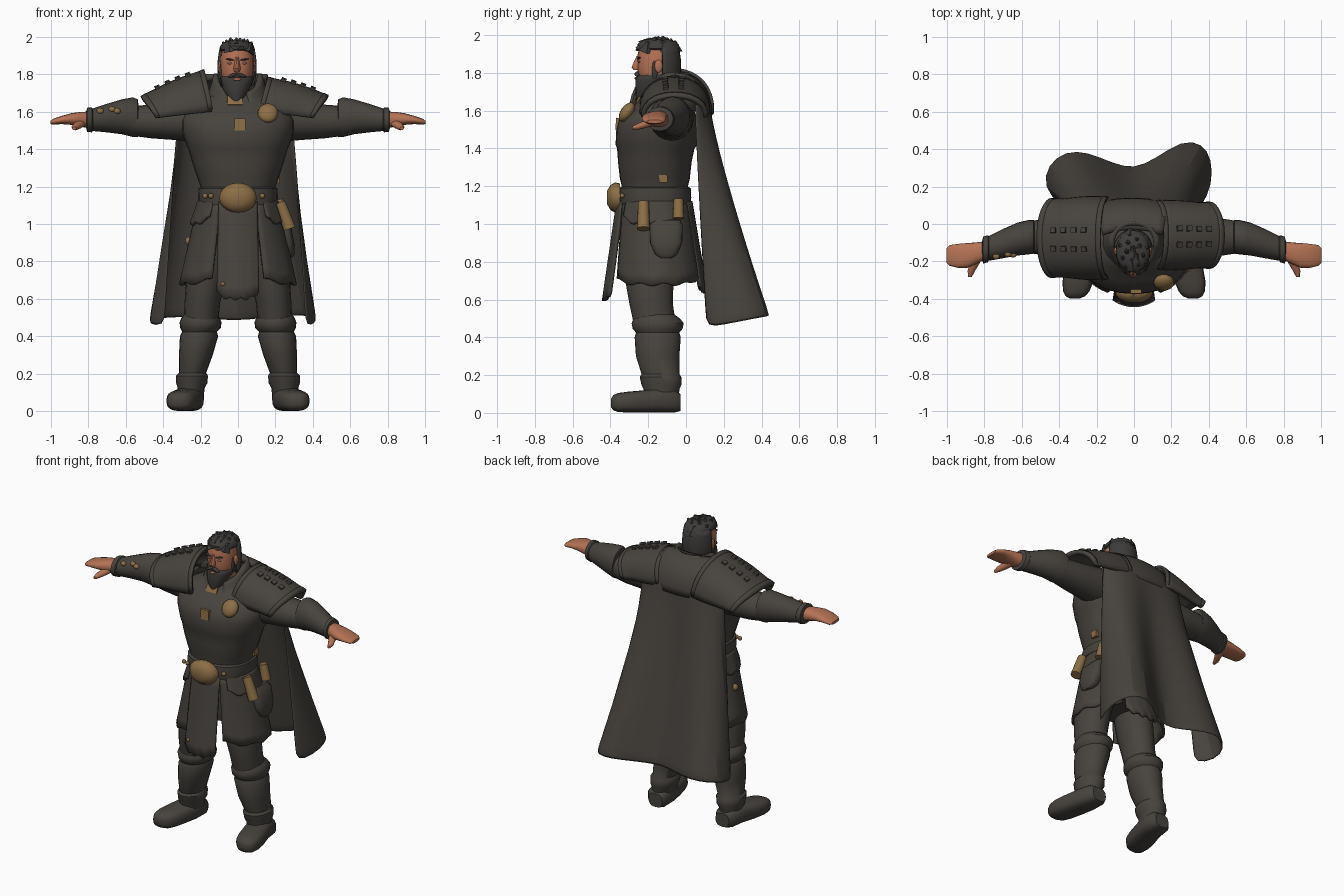
import bpy, bmesh, math, random
from mathutils import Vector, Matrix

random.seed(4)
rad, sin, cos, pi = math.radians, math.sin, math.cos, math.pi


def colour(name, r, g, b):
    m = bpy.data.materials.new(name)
    m.diffuse_color = (r, g, b, 1)
    return m


CLOTH = colour("dark_cloth", .063, .056, .048)
HAIR = colour("dark_hair", .048, .045, .042)
SKIN = colour("skin", .46, .17, .09)
GOLD = colour("dull_gold", .26, .155, .06)
PALE = colour("eye_grey", .35, .22, .18)


def finish(name, bm, mat, sub=0, thick=0):
    bmesh.ops.recalc_face_normals(bm, faces=bm.faces)
    me = bpy.data.meshes.new(name)
    bm.to_mesh(me)
    bm.free()
    me.materials.append(mat)
    ob = bpy.data.objects.new(name, me)
    bpy.context.collection.objects.link(ob)
    if thick:
        m = ob.modifiers.new("thickness", 'SOLIDIFY')
        m.thickness, m.offset = thick, 0
    if sub:
        ob.modifiers.new("smooth", 'SUBSURF').levels = sub
        ob.modifiers[-1].render_levels = sub
    return ob


def loft(name, rings, mat, axis='z', s=1, n=20, p=1.0, sub=0):
    """Closed skin over rings (x, y, z, radius_a, radius_b); s mirrors in x."""
    bm = bmesh.new()
    rows = []
    for x, y, z, a, b in rings:
        row = []
        for i in range(n):
            t = 2 * pi * i / n
            u = a * math.copysign(abs(cos(t)) ** p, cos(t))
            v = b * math.copysign(abs(sin(t)) ** p, sin(t))
            q = {'z': (x + u, y + v, z), 'x': (x, y + u, z + v), 'y': (x + u, y, z + v)}[axis]
            row.append(bm.verts.new((s * q[0], q[1], q[2])))
        rows.append(row)
    for r0, r1 in zip(rows, rows[1:]):
        for i in range(n):
            bm.faces.new((r0[i], r0[(i + 1) % n], r1[(i + 1) % n], r1[i]))
    bm.faces.new(rows[0])
    bm.faces.new(rows[-1])
    return finish(name, bm, mat, sub)


def sheet(name, f, nu, nv, mat, thick=.02, sub=0):
    """Thick surface from a function of u and v in 0..1."""
    bm = bmesh.new()
    g = [[bm.verts.new(f(i / nu, j / nv)) for j in range(nv + 1)] for i in range(nu + 1)]
    for i in range(nu):
        for j in range(nv):
            bm.faces.new((g[i][j], g[i + 1][j], g[i + 1][j + 1], g[i][j + 1]))
    return finish(name, bm, mat, sub, thick)


def lump(name, c, r, mat, rot=(0, 0, 0), kind='ball'):
    bm = bmesh.new()
    if kind == 'ball':
        bmesh.ops.create_uvsphere(bm, u_segments=16, v_segments=10, radius=1)
    elif kind == 'box':
        bmesh.ops.create_cube(bm, size=2)
    else:
        bmesh.ops.create_cone(bm, cap_ends=True, segments=14 if kind == 'rod' else 5, radius1=1,
                              radius2=.85 if kind == 'rod' else .1, depth=2)
    bm.transform(Matrix.Diagonal((*r, 1)))
    for i, ax in enumerate('XYZ'):
        bm.transform(Matrix.Rotation(rad(rot[i]), 4, ax))
    bm.transform(Matrix.Translation(c))
    return finish(name, bm, mat)


def mix(a, b, t):
    return a + (b - a) * t


# Torso, chest armour and belt
loft("torso", [(0, -.165, 1.05, .19, .17), (0, -.165, 1.2, .20, .175), (0, -.165, 1.24, .215, .185),
               (0, -.165, 1.33, .245, .195), (0, -.16, 1.40, .265, .205), (0, -.155, 1.42, .275, .218),
               (0, -.155, 1.50, .30, .214), (0, -.15, 1.555, .30, .205), (0, -.13, 1.60, .28, .175),
               (0, -.12, 1.64, .24, .145), (0, -.11, 1.68, .16, .12), (0, -.12, 1.72, .08, .08)],
     CLOTH, p=.88, n=28)
loft("belt", [(0, -.165, z, a, a - .02) for z, a in
              ((1.085, .19), (1.09, .206), (1.14, .213), (1.19, .21), (1.20, .19))], CLOTH, p=.85, n=28)
loft("pelvis", [(0, -.165, 1.12, .19, .17), (0, -.16, .95, .22, .17), (0, -.15, .80, .2, .15)], CLOTH)
loft("belt_buckle", [(0, -.35, 1.14, .10, .075), (0, -.375, 1.14, .10, .08), (0, -.40, 1.14, .08, .066),
                     (0, -.418, 1.14, .04, .035)], GOLD, 'y')
for x in (-.175, -.145, .13):
    lump("belt_stud", (x, -.32 - (.2 - abs(x)) * .25, 1.15), (.014, .012, .014), GOLD)
lump("chest_emblem", (.01, -.362, 1.53), (.03, .01, .032), GOLD, (-4, 0, 0), 'box')
lump("cloak_medallion", (.16, -.312, 1.592), (.055, .034, .058), GOLD, (-35, 0, 0))
lump("throat_clasp", (-.015, -.225, 1.66), (.04, .03, .04), GOLD, (-25, 0, 0), 'box')


# Skirt panels, split at front and back
def skirt(name, a0, a1, top, low, zb, wave):
    def f(u, v):
        th = rad(mix(a0, a1, u))
        rx, ry, cy = (mix(top[i], low[i], v) for i in range(3))
        z = mix(1.12, zb + wave * abs(2 * u - 1) ** 4 + .008 * sin(u * 25), v)
        return (rx * sin(th), cy - ry * cos(th), z)
    sheet(name, f, 18, 8, CLOTH, .018)


for s in (1, -1):
    skirt("side_skirt", s * 27, s * 153, (.205, .185, -.165), (.305, .235, -.15), .68, .03)
    skirt("hip_flap", s * 38, s * 125, (.208, .188, -.165), (.247, .212, -.16), 1.0, .04)
skirt("front_tabard", -30, 30, (.20, .195, -.165), (.22, .265, -.17), .60, .04)
skirt("back_tabard", 149, 211, (.20, .19, -.165), (.24, .245, -.14), .64, .03)

# Legs, boots and feet
for s in (1, -1):
    loft("thigh", [(.11, -.17, .98, .11, .14), (.17, -.195, .72, .105, .13), (.19, -.185, .58, .095, .115),
                   (.20, -.16, .44, .09, .11)], CLOTH, s=s)
    loft("boot_shaft", [(.20, -.16, .52, .085, .10), (.20, -.155, .50, .102, .122), (.20, -.15, .475, .112, .138),
                        (.20, -.15, .445, .108, .132), (.205, -.15, .425, .093, .115), (.208, -.15, .40, .102, .122),
                        (.225, -.15, .30, .09, .115), (.243, -.135, .205, .073, .10), (.245, -.135, .19, .085, .11),
                        (.247, -.13, .15, .083, .106), (.25, -.13, .125, .072, .095), (.255, -.13, .05, .07, .09)],
         CLOTH, s=s)
    loft("boot_foot", [(.25, -.03, .055, .05, .045), (.255, -.06, .062, .072, .06), (.262, -.15, .066, .08, .064),
                       (.285, -.24, .06, .085, .058), (.30, -.31, .057, .082, .055), (.308, -.36, .055, .07, .05),
                       (.313, -.385, .054, .052, .04), (.315, -.398, .052, .025, .02)], CLOTH, 'y', s, p=.72)

# Arms, bracers and hands
for s in (1, -1):
    loft("sleeve", [(.24, -.08, 1.555, .12, .115), (.36, -.075, 1.55, .11, .10), (.46, -.07, 1.547, .10, .09),
                    (.56, -.07, 1.55, .085, .08)], CLOTH, 'x', s)
    loft("bracer", [(.53, -.068, 1.56, .07, .07), (.535, -.068, 1.565, .09, .1), (.56, -.07, 1.57, .092, .106),
                    (.62, -.08, 1.572, .088, .093), (.70, -.105, 1.565, .078, .076), (.775, -.13, 1.556, .066, .06),
                    (.78, -.132, 1.556, .072, .067), (.805, -.14, 1.556, .072, .064), (.81, -.14, 1.556, .05, .045)],
         CLOTH, 'x', s)
    loft("hand", [(.79, -.14, 1.556, .048, .044), (.84, -.155, 1.558, .057, .04), (.89, -.168, 1.56, .066, .031),
                  (.94, -.17, 1.555, .064, .022), (.985, -.168, 1.546, .055, .016), (1.0, -.168, 1.542, .04, .009)],
         SKIN, 'x', s, p=.85)
    loft("thumb", [(.835, -.16, 1.545, .035, .024), (.85, -.21, 1.53, .026, .021), (.868, -.25, 1.517, .02, .017),
                   (.875, -.282, 1.51, .01, .009)], SKIN, 'y', s, n=12)
for x, y, z in ((-.735, -.172, 1.602), (-.672, -.16, 1.612), (-.645, -.162, 1.602)):
    lump("bracer_stud", (x, y, z), (.019, .017, .016), GOLD)


# Shoulder plates with raised rims and stud rows
def plate_point(s, x0, x1, yc, ry, z0, z1, u, a, lift=0):
    k = 1 - cos(a)
    x = mix(x0, x1, u) - .075 * k * mix(.6, 1, u)
    y = yc + (ry + lift) * math.copysign(abs(sin(a)) ** .95, a) * mix(.94, 1, sin(pi * min(u + .25, 1)))
    low = mix(1.60, 1.565, u)
    z = low + (mix(z0, z1, u) + .012 * sin(pi * u) + lift - low) * max(cos(a), 0) ** .85
    return (s * x, y, z)


PLATES = ((-1, .185, .515, -.075, .212, 1.81, 1.67), (1, .165, .48, -.06, .175, 1.77, 1.675))
for P in PLATES:
    sheet("shoulder_plate", lambda u, v: plate_point(*P, u, rad(mix(-90, 90, v))), 8, 20, CLOTH, .025)
    for a, b in ((-.02, .06), (.92, 1.0)):
        sheet("plate_rim", lambda u, v: plate_point(*P, mix(a, b, u), rad(mix(-88, 88, v)), .008),
              2, 20, CLOTH, .014)
    for i in range(4):
        for a in (-14, 10):
            c = plate_point(*P, .25 + i * .165, rad(a), .014)
            lump("plate_stud", c, (.014, .014, .012), CLOTH, (-a, P[0] * 22, 0), 'box')


# Standing collar, open at the throat
def collar(u, v):
    th = rad(mix(22, 338, u))
    back = (1 - cos(th)) / 2
    r = mix(.185, .115, v ** .8)
    return (r * sin(th), -.10 - r * cos(th) * mix(1.05, .9, back), mix(1.60, mix(1.69, 1.80, min(1, back * 2.2)), v))


sheet("collar", collar, 28, 5, CLOTH, .025)

# Cape with an upper yoke
LOW = [(-.39, .105), (-.485, .20), (-.46, .32), (-.365, .39), (-.25, .385), (-.12, .325), (0, .29),
       (.12, .35), (.26, .45), (.365, .432), (.415, .35), (.415, .21), (.36, .105)]


def cape(u, v):
    i = round(u * 12)
    k = u * 2 - 1
    tx, ty = -.015 + .30 * k, .115 - .07 * k ** 4
    x, y = LOW[i]
    z = mix(1.66, .445 + .19 * max(y - .1, 0), v)
    return (mix(tx, x, v ** .9), mix(ty, y, v ** 1.2), z)


sheet("cape", cape, 12, 12, CLOTH, .014, 1)
sheet("cape_yoke", lambda u, v: (mix(-.21, .19, u) * mix(.8, 1, v), -.03 + .155 * sin(v * pi / 2) - .03 * (2 * u - 1) ** 2,
                                 1.58 + .205 * cos(v * pi / 2) ** .95), 10, 8, CLOTH, .03)

# Hip pouch, flasks and small fittings
loft("hip_pouch", [(.225, -.105, 1.02, .03, .075), (.242, -.105, .99, .04, .088), (.258, -.105, .90, .042, .085),
                   (.268, -.105, .84, .035, .06), (.27, -.105, .82, .02, .03)], CLOTH, p=.7)
lump("front_flask", (.25, -.225, 1.045), (.034, .034, .075), GOLD, (0, -20, 0), 'rod')
lump("rear_flask", (.228, -.04, 1.08), (.03, .03, .052), GOLD, (0, -12, 0), 'rod')
lump("side_buckle", (.203, -.12, 1.24), (.018, .022, .02), GOLD, kind='box')
lump("skirt_fitting", (-.262, -.15, .91), (.02, .02, .022), GOLD)
lump("tabard_fitting", (-.08, -.415, .68), (.012, .012, .012), GOLD)

# Head, face and beard
loft("head", [(0, -.12, 1.66, .06, .06), (0, -.14, 1.72, .07, .08), (-.005, -.155, 1.77, .082, .098),
              (-.005, -.15, 1.83, .088, .107), (-.005, -.15, 1.89, .088, .108), (-.005, -.145, 1.94, .08, .10),
              (-.005, -.145, 1.965, .05, .06)], SKIN, p=.92)
loft("nose", [(-.005, -.25, 1.89, .010, .012), (-.005, -.258, 1.86, .013, .018), (-.005, -.265, 1.83, .019, .024),
              (-.005, -.262, 1.815, .015, .016)], SKIN, n=10)
loft("beard", [(-.01, -.235, 1.655, .022, .025), (-.01, -.215, 1.68, .048, .052), (-.01, -.187, 1.72, .072, .08),
               (-.005, -.162, 1.76, .086, .106), (-.005, -.155, 1.782, .088, .106), (-.005, -.145, 1.793, .084, .098)],
     HAIR, p=.92)
lump("lower_lip", (-.005, -.266, 1.772), (.022, .007, .007), SKIN)
for s in (1, -1):
    x = -.005
    lump("moustache", (x + s * .022, -.259, 1.794), (.028, .014, .009), HAIR, (0, s * 22, 0))
    lump("eyebrow", (x + s * .04, -.25, 1.878), (.024, .009, .005), HAIR, (0, s * -10, s * 15))
    lump("eye", (x + s * .038, -.249, 1.858), (.014, .006, .006), PALE)
    lump("ear", (x + s * .090, -.145, 1.835), (.012, .022, .034), SKIN)
    lump("sideburn", (x + s * .082, -.165, 1.815), (.012, .016, .055), HAIR)


# Hair at the back of the head, crown and tufts
def back_hair(u, v):
    th = rad(mix(98, 262, u))
    r = .084 + .012 * sin(pi * v)
    return (-.005 + r * sin(th), -.14 - (r + .008) * cos(th), mix(1.94, 1.74, v))


sheet("back_hair", back_hair, 14, 6, HAIR, .02)
loft("hair_crown", [(-.005, -.14, 1.92, .084, .098), (-.005, -.145, 1.93, .093, .112), (-.005, -.148, 1.95, .09, .110),
                    (-.005, -.15, 1.968, .074, .092), (-.005, -.155, 1.98, .04, .05)], HAIR)
for i in range(15):
    t = i * 2.4
    r = .08 * math.sqrt((i + .5) / 15)
    c = (-.005 + r * sin(t), -.15 + r * 1.2 * cos(t), 1.972 - 4.6 * r * r)
    lump("hair_tuft", c, (.042, .046, .027), HAIR,
         (-20 + random.uniform(-20, 20), 380 * r * sin(t) + random.uniform(-15, 15), random.uniform(-30, 30)), 'tuft')

# Smooth shading with crisp edges
bpy.ops.object.select_all(action='SELECT')
bpy.context.view_layer.objects.active = bpy.data.objects["torso"]
bpy.ops.object.shade_smooth_by_angle(angle=rad(40))
